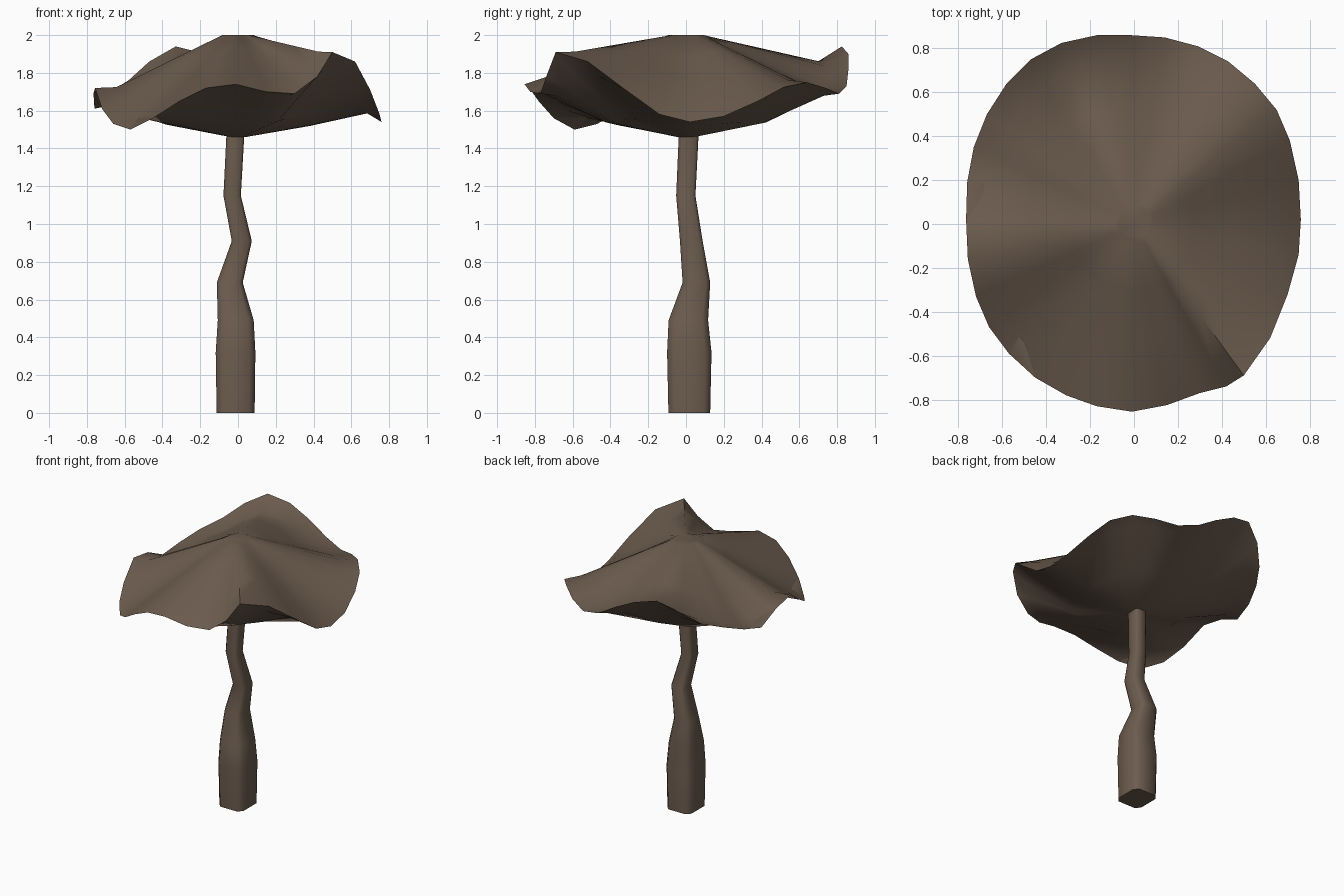
import bpy, math

if "Cube" in bpy.data.objects:
    bpy.data.objects.remove(bpy.data.objects["Cube"])

brown = bpy.data.materials.new("brown")
brown.diffuse_color = (0.15, 0.107, 0.077, 1)
brown.use_nodes = True
brown.node_tree.nodes["Principled BSDF"].inputs["Base Color"].default_value = brown.diffuse_color


def loft(name, rings, angle):
    """Skin a stack of equal-sized vertex rings and cap both ends."""
    n = len(rings[0])
    verts = [v for ring in rings for v in ring]
    faces = [(k * n + i, k * n + (i + 1) % n, (k + 1) * n + (i + 1) % n, (k + 1) * n + i)
             for k in range(len(rings) - 1) for i in range(n)]
    faces.append(tuple(reversed(range(n))))
    faces.append(tuple(range(len(verts) - n, len(verts))))
    mesh = bpy.data.meshes.new(name)
    mesh.from_pydata(verts, [], faces)
    mesh.materials.append(brown)
    obj = bpy.data.objects.new(name, mesh)
    bpy.context.collection.objects.link(obj)
    bpy.ops.object.select_all(action='DESELECT')
    obj.select_set(True)
    bpy.context.view_layer.objects.active = obj
    bpy.ops.object.shade_smooth_by_angle(angle=math.radians(angle))
    return obj


# Stem: crooked, chamfered square sections (z, x min, x max, y min, y max)
def stem_ring(z, x0, x1, y0, y1):
    cx, cy, a, b = (x0 + x1) / 2, (y0 + y1) / 2, (x1 - x0) / 2, (y1 - y0) / 2
    c = 0.7
    pts = [(1, -c), (1, c), (c, 1), (-c, 1), (-1, c), (-1, -c), (-c, -1), (c, -1)]
    return [(cx + a * u, cy + b * v, z) for u, v in pts]


stem_sections = [
    (0.00, -0.113, 0.088, -0.093, 0.128),
    (0.32, -0.118, 0.092, -0.10, 0.135),
    (0.49, -0.107, 0.083, -0.092, 0.117),
    (0.69, -0.112, 0.025, -0.018, 0.128),
    (0.91, -0.033, 0.073, -0.032, 0.088),
    (1.15, -0.077, 0.015, -0.052, 0.05),
    (1.50, -0.06, 0.035, -0.037, 0.068),
]
loft("stem", [stem_ring(*s) for s in stem_sections], 50)

# Cap: wavy rim (x, y, z), counter-clockwise from +x
rim = [
    (0.76, 0.02, 1.54), (0.75, 0.2, 1.57), (0.71, 0.38, 1.65), (0.65, 0.52, 1.725),
    (0.55, 0.64, 1.75), (0.43, 0.74, 1.72), (0.29, 0.81, 1.69), (0.14, 0.85, 1.73),
    (-0.01, 0.86, 1.82), (-0.17, 0.86, 1.90), (-0.33, 0.825, 1.94), (-0.47, 0.75, 1.86),
    (-0.58, 0.64, 1.76), (-0.67, 0.5, 1.705), (-0.73, 0.35, 1.65), (-0.76, 0.19, 1.61),
    (-0.765, 0.02, 1.69), (-0.757, -0.16, 1.72), (-0.72, -0.33, 1.61), (-0.66, -0.47, 1.53),
    (-0.57, -0.59, 1.50), (-0.45, -0.7, 1.56), (-0.31, -0.78, 1.65), (-0.17, -0.83, 1.72),
    (-0.01, -0.855, 1.74), (0.15, -0.825, 1.70), (0.3, -0.77, 1.69), (0.42, -0.74, 1.78),
    (0.5, -0.69, 1.91), (0.62, -0.52, 1.86), (0.7, -0.32, 1.71), (0.75, -0.14, 1.58),
]


def shoulder(x, y, z):
    """Top height just inside the rim: calmer waves, tilted to the front right."""
    return 1.75 + 0.7 * (z - 1.73) + 0.035 * (0.7 * x - 0.7 * y) / 0.8


def cap_ring(f, height):
    return [(x * f, y * f, height(x, y, z)) for x, y, z in rim]


def top_ring(f):
    t = (f - 0.11) / 0.74
    return cap_ring(f, lambda x, y, z: 2.0 + (shoulder(x, y, z) - 2.0) * t)


cap_rings = [
    cap_ring(0.05, lambda x, y, z: 1.46),                       # underside, centre to edge
    cap_ring(0.50, lambda x, y, z: 1.535 + 0.1 * (z - 1.70)),
    cap_ring(0.90, lambda x, y, z: 1.685 + 0.62 * (z - 1.70)),
    cap_ring(1.00, lambda x, y, z: z),                          # rim
    top_ring(0.85), top_ring(0.60), top_ring(0.35), top_ring(0.11),
]
loft("cap", cap_rings, 60)
